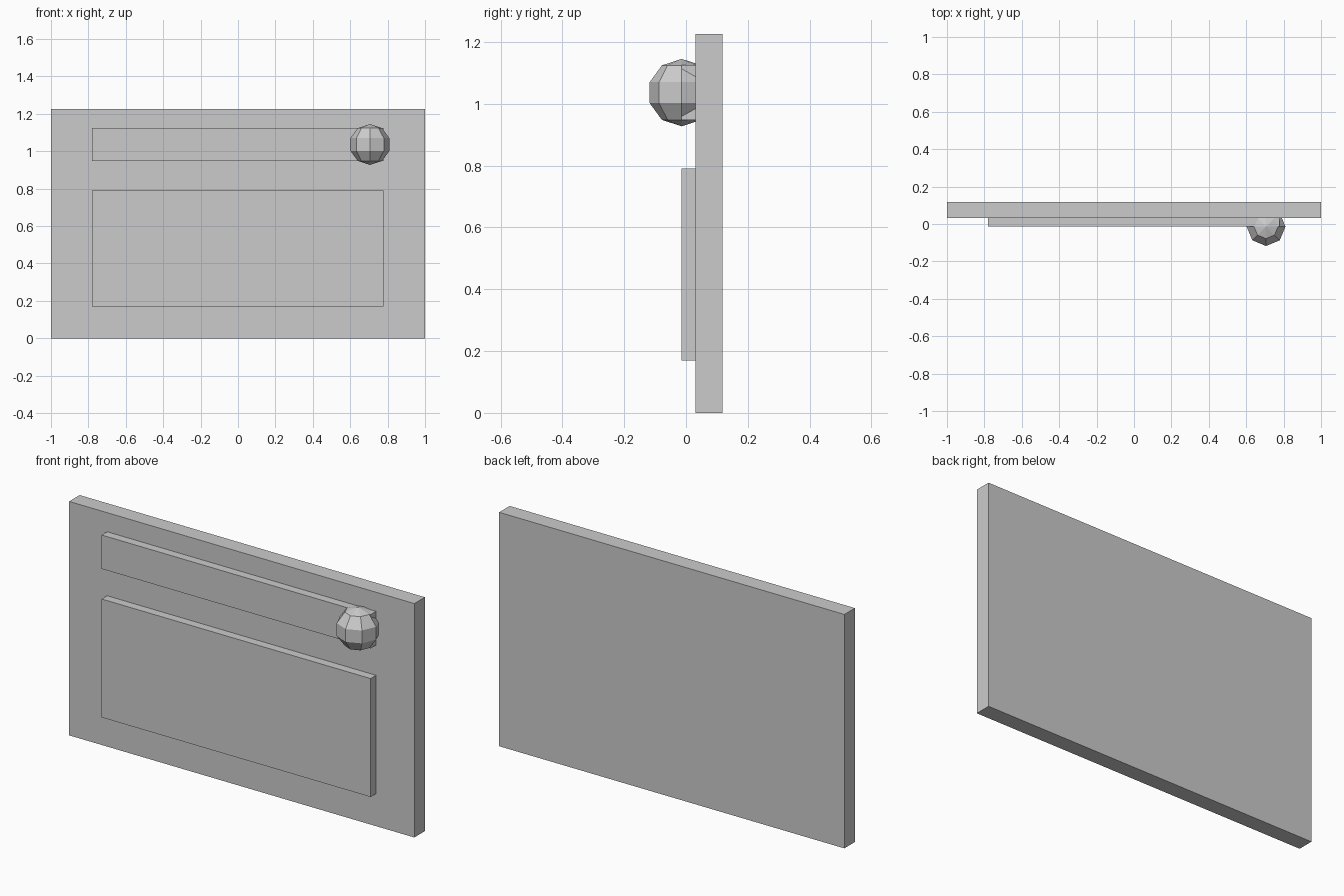
import bpy
import bmesh
from mathutils import Matrix, Vector

default = bpy.data.objects.get("Cube")
if default:
    bpy.data.objects.remove(default, do_unlink=True)

grey = bpy.data.materials.new("light grey")
grey.use_nodes = True
colour = (0.6, 0.6, 0.6, 1)
grey.diffuse_color = colour
grey.node_tree.nodes["Principled BSDF"].inputs["Base Color"].default_value = colour


def finish(name, bm):
    mesh = bpy.data.meshes.new(name)
    bm.to_mesh(mesh)
    bm.free()
    mesh.materials.append(grey)
    obj = bpy.data.objects.new(name, mesh)
    bpy.context.collection.objects.link(obj)
    return obj


def box(name, low, high):
    low, high = Vector(low), Vector(high)
    bm = bmesh.new()
    place = Matrix.Translation((low + high) / 2) @ Matrix.Diagonal((high - low).to_4d())
    bmesh.ops.create_cube(bm, size=1, matrix=place)
    return finish(name, bm)


# Slab and its two raised panels
BACK, FACE, RAISED = 0.118, 0.031, -0.014
box("door_slab", (-1, FACE, 0), (1, BACK, 1.225))
box("lower_panel", (-0.78, RAISED, 0.17), (0.778, FACE, 0.79))
box("upper_panel", (-0.78, RAISED, 0.948), (0.778, FACE, 1.125))

# Faceted round knob at the upper corner
bm = bmesh.new()
bmesh.ops.create_uvsphere(bm, u_segments=8, v_segments=5, radius=0.109,
                          matrix=Matrix.Translation((0.706, RAISED, 1.036)))
finish("knob", bm)
